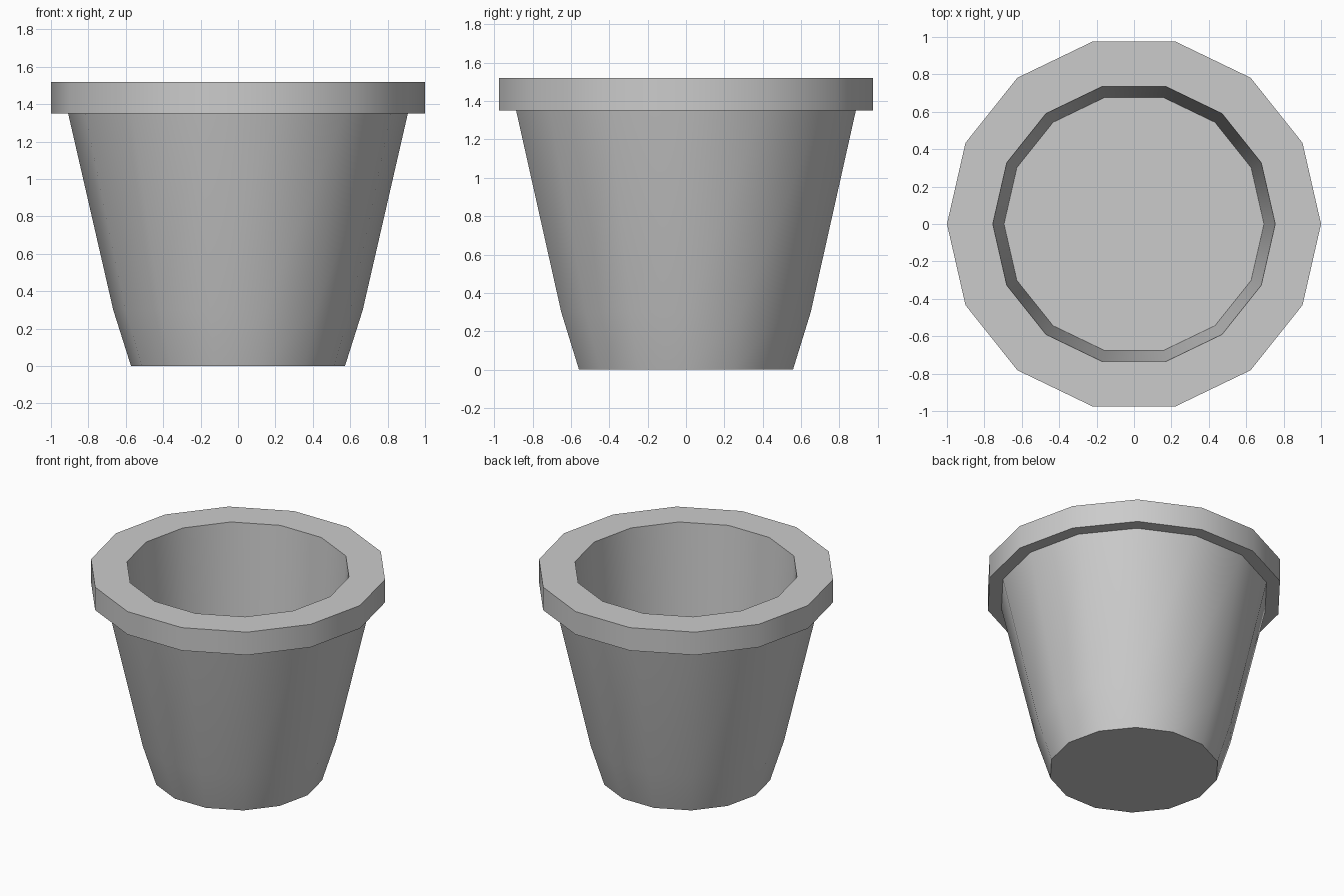
import bpy, bmesh, math

if "Cube" in bpy.data.objects:
    bpy.data.objects.remove(bpy.data.objects["Cube"])

SIDES = 14

# Closed pot profile (radius, height): outside from the base up, over the rim, down to the inner floor
PROFILE = [(0.572, 0.0), (0.667, 0.30), (0.908, 1.35), (1.0, 1.35),
           (1.0, 1.52), (0.755, 1.52), (0.695, 0.65)]


def lathe(name, profile, sides):
    bm = bmesh.new()
    rings = [[bm.verts.new((r * math.cos(2 * math.pi * i / sides),
                            r * math.sin(2 * math.pi * i / sides), z))
              for i in range(sides)] for r, z in profile]
    for low, high in zip(rings, rings[1:]):
        for i in range(sides):
            j = (i + 1) % sides
            bm.faces.new((low[i], low[j], high[j], high[i]))
    # base underside and inner floor
    bm.faces.new(rings[0][::-1])
    bm.faces.new(rings[-1])
    bmesh.ops.recalc_face_normals(bm, faces=bm.faces)
    mesh = bpy.data.meshes.new(name)
    bm.to_mesh(mesh)
    bm.free()
    obj = bpy.data.objects.new(name, mesh)
    bpy.context.collection.objects.link(obj)
    return obj


# Plant pot with thick rim, smooth around its sides
pot = lathe("plant_pot", PROFILE, SIDES)
bpy.context.view_layer.objects.active = pot
pot.select_set(True)
bpy.ops.object.shade_smooth_by_angle(angle=math.radians(30))
